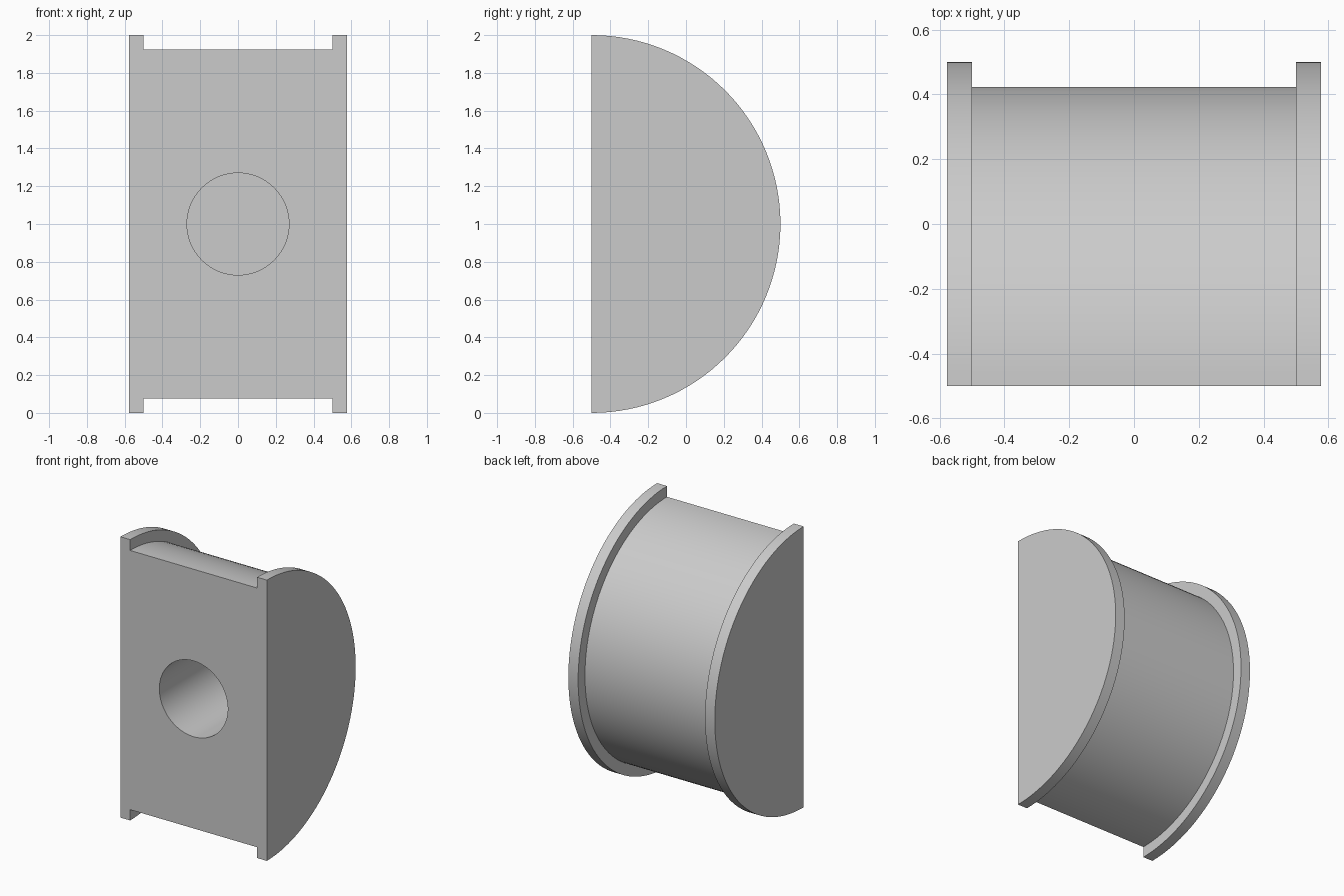
import bpy
import bmesh
from math import pi, radians
from mathutils import Vector

cube = bpy.data.objects.get("Cube")
if cube:
    bpy.data.objects.remove(cube, do_unlink=True)

OUTER, INNER = 1.0, 0.923          # flange and drum radii
HALF_WIDTH, HALF_DRUM = 0.577, 0.5
FRONT = -0.5                       # y of the flat face
HOLE_RADIUS, HOLE_DEPTH = 0.27, 0.77
centre = Vector((0, FRONT, OUTER))

grey = bpy.data.materials.new("plain grey")
grey.use_nodes = True
colour = (0.6, 0.6, 0.6, 1)
grey.diffuse_color = colour
grey.node_tree.nodes["Principled BSDF"].inputs["Base Color"].default_value = colour

# Flanged half drum: half-turn of a stepped profile around the x axis
half = [(HALF_WIDTH, 0), (HALF_WIDTH, OUTER), (HALF_DRUM, OUTER), (HALF_DRUM, INNER)]
profile = [(-x, r) for x, r in half] + half[::-1]
bm = bmesh.new()
verts = [bm.verts.new(centre + Vector((x, 0, r))) for x, r in profile]
edges = [bm.edges.new(pair) for pair in zip(verts, verts[1:])]
bmesh.ops.spin(bm, geom=verts + edges, cent=centre, axis=(1, 0, 0),
               angle=-pi, steps=64)
bmesh.ops.remove_doubles(bm, verts=bm.verts, dist=1e-5)

# Flat front face
rim = [e for e in bm.edges if e.is_boundary]
bmesh.ops.contextual_create(bm, geom=rim)
bmesh.ops.recalc_face_normals(bm, faces=bm.faces)
mesh = bpy.data.meshes.new("flanged_half_drum")
bm.to_mesh(mesh)
bm.free()
mesh.materials.append(grey)
drum = bpy.data.objects.new("flanged_half_drum", mesh)
bpy.context.collection.objects.link(drum)

# Blind round hole in the front face
margin = 0.2
bpy.ops.mesh.primitive_cylinder_add(
    vertices=64, radius=HOLE_RADIUS, depth=HOLE_DEPTH + margin,
    location=(0, FRONT + (HOLE_DEPTH - margin) / 2, OUTER),
    rotation=(radians(90), 0, 0))
cutter = bpy.context.object
cutter.name = "hole_cutter"
cutter.hide_render = True
cutter.data.materials.append(grey)

cut = drum.modifiers.new("front hole", 'BOOLEAN')
cut.operation = 'DIFFERENCE'
cut.solver = 'EXACT'
cut.object = cutter

bpy.ops.object.select_all(action='DESELECT')
drum.select_set(True)
bpy.context.view_layer.objects.active = drum
bpy.ops.object.modifier_apply(modifier=cut.name)
bpy.data.objects.remove(cutter, do_unlink=True)
bpy.ops.object.shade_smooth_by_angle(angle=radians(30))
